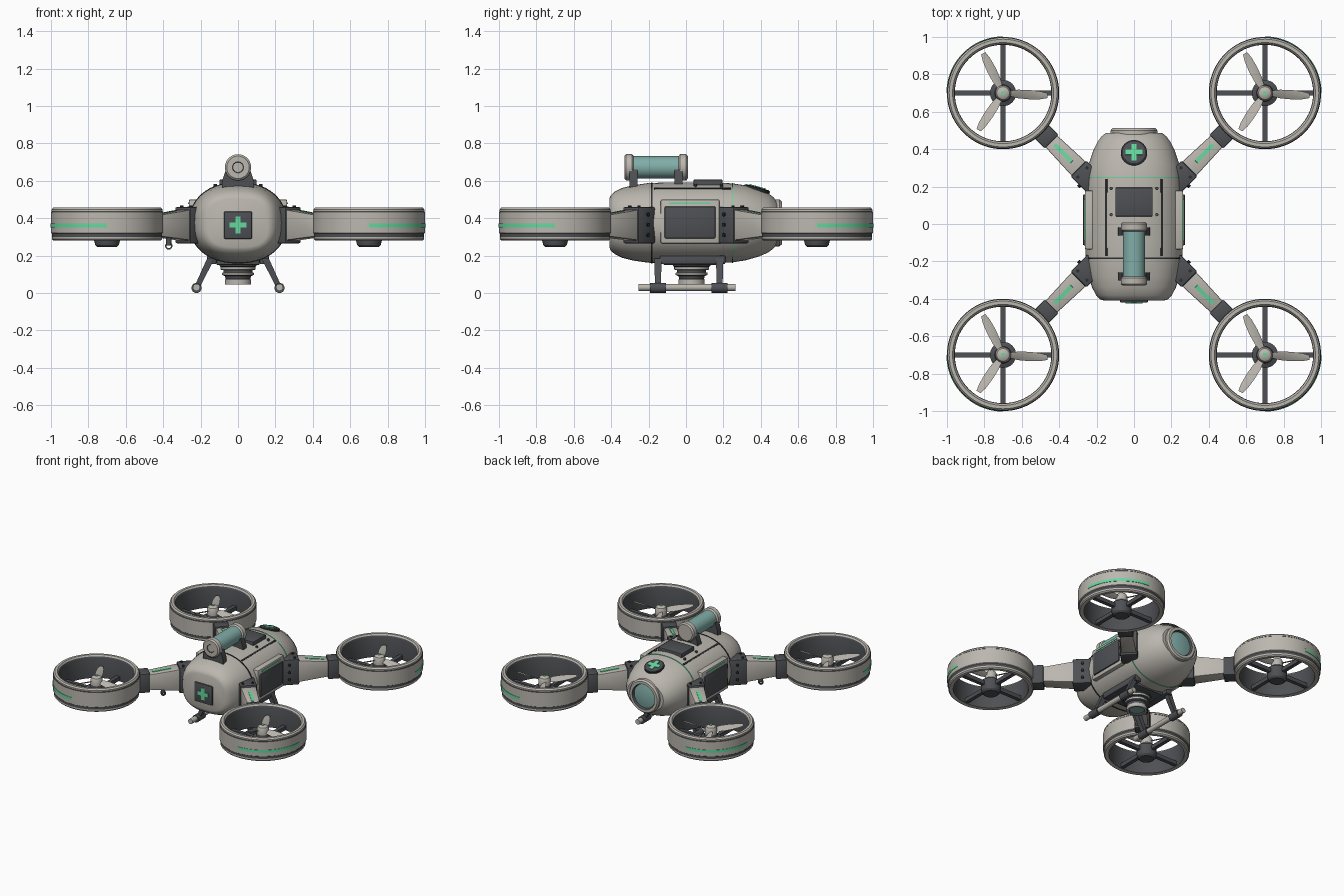
import bpy, bmesh, math
from mathutils import Matrix, Vector

if "Cube" in bpy.data.objects:
    bpy.data.objects.remove(bpy.data.objects["Cube"])


def material(name, r, g, b):
    m = bpy.data.materials.new(name)
    m.use_nodes = True
    m.diffuse_color = (r, g, b, 1)
    m.node_tree.nodes["Principled BSDF"].inputs["Base Color"].default_value = (r, g, b, 1)
    return m


SHELL = material("warm grey shell", 0.50, 0.475, 0.43)
DARK = material("charcoal", 0.075, 0.08, 0.088)
BLACK = material("seam black", 0.025, 0.027, 0.03)
GREEN = material("signal green", 0.13, 0.68, 0.34)
TEAL = material("teal glass", 0.22, 0.42, 0.39)
I = Matrix.Identity(4)


def finish(name, bm, mats, matrix=I):
    bmesh.ops.recalc_face_normals(bm, faces=bm.faces)
    mesh = bpy.data.meshes.new(name)
    bm.transform(matrix)
    bm.to_mesh(mesh)
    bm.free()
    for m in mats:
        mesh.materials.append(m)
    ob = bpy.data.objects.new(name, mesh)
    bpy.context.collection.objects.link(ob)
    bpy.ops.object.select_all(action="DESELECT")
    ob.select_set(True)
    bpy.context.view_layer.objects.active = ob
    bpy.ops.object.shade_smooth_by_angle(angle=math.radians(32))
    return ob


def loft(name, rings, mat, matrix=I, bevel=0):
    """Skin a list of closed rings and cap both ends."""
    bm = bmesh.new()
    vs = [[bm.verts.new(p) for p in ring] for ring in rings]
    n = len(vs[0])
    for a, b in zip(vs, vs[1:]):
        for i in range(n):
            j = (i + 1) % n
            bm.faces.new((a[i], a[j], b[j], b[i]))
    bm.faces.new(vs[0])
    bm.faces.new(vs[-1])
    if bevel:
        bmesh.ops.bevel(bm, geom=bm.edges[:], offset=bevel, segments=2, affect="EDGES", profile=0.5)
    return finish(name, bm, [mat], matrix)


def box(name, lo, hi, mat, matrix=I, bevel=0):
    rings = [[(x, lo[1], lo[2]), (x, hi[1], lo[2]), (x, hi[1], hi[2]), (x, lo[1], hi[2])]
             for x in (lo[0], hi[0])]
    return loft(name, rings, mat, matrix, bevel)


def rod(name, p, q, r, mat, matrix=I, seg=24):
    p, q = Vector(p), Vector(q)
    bm = bmesh.new()
    bmesh.ops.create_cone(bm, cap_ends=True, segments=seg, radius1=r, radius2=r, depth=(q - p).length)
    turn = Vector((0, 0, 1)).rotation_difference(q - p).to_matrix().to_4x4()
    return finish(name, bm, [mat], matrix @ Matrix.Translation((p + q) / 2) @ turn)


def lathe(name, profile, mats, matrix=I, seg=64, start=0, sweep=math.tau, closed=True):
    """Turn (radius, z, material) points about z; each point colours the band after it."""
    bm = bmesh.new()
    full = sweep > 6
    cols = [[bm.verts.new((r * math.cos(a), r * math.sin(a), z)) for r, z, _ in profile]
            for a in (start + sweep * i / seg for i in range(seg if full else seg + 1))]
    if full:
        cols.append(cols[0])
    n = len(profile)
    for a, b in zip(cols, cols[1:]):
        for i in range(n if closed else n - 1):
            j = (i + 1) % n
            bm.faces.new((a[i], b[i], b[j], a[j])).material_index = profile[i][2]
    if not closed:
        for k in (0, n - 1):
            bm.faces.new([c[k] for c in cols[:-1]]).material_index = profile[k][2]
    return finish(name, bm, mats, matrix)


def cross(name, matrix):
    """Green plus sign lying in the local xy plane."""
    for part, w, h in (("bar", 0.045, 0.014), ("post", 0.014, 0.045)):
        box(f"{name}_{part}", (-w, -h, 0), (w, h, 0.006), GREEN, matrix)


# Body shell: superellipse sections along y
MID = 0.375


def section(y, w, h, n):
    ring = []
    for i in range(56):
        c, s = math.cos(math.tau * i / 56), math.sin(math.tau * i / 56)
        ring.append((math.copysign(w * abs(c) ** (2 / n), c), y, MID + math.copysign(h * abs(s) ** (2 / n), s)))
    return ring


loft("body_shell", [section(*s) for s in (
    (-0.41, 0.16, 0.13, 3), (-0.402, 0.182, 0.148, 2.9), (-0.38, 0.203, 0.168, 2.7), (-0.34, 0.224, 0.187, 2.5),
    (-0.28, 0.243, 0.202, 2.3), (-0.2, 0.257, 0.213, 2.2), (-0.1, 0.262, 0.216, 2.2), (0.15, 0.262, 0.216, 2.2),
    (0.25, 0.255, 0.211, 2.2), (0.32, 0.242, 0.2, 2.2), (0.39, 0.219, 0.18, 2.1), (0.44, 0.195, 0.158, 2),
    (0.47, 0.172, 0.135, 2), (0.487, 0.15, 0.112, 2))], SHELL)
loft("front_seam", [section(y, 0.262, 0.217, 2.2) for y in (-0.186, -0.178)], BLACK)
loft("rear_green_seam", [section(y, 0.258, 0.214, 2.2) for y in (0.245, 0.252)], GREEN)

# Front badge, rear lens and round top badge
box("front_plate", (-0.075, -0.42, 0.29), (0.075, -0.4, 0.436), DARK, bevel=0.006)
cross("front_cross", Matrix.Translation((0, -0.419, 0.363)) @ Matrix.Rotation(math.pi / 2, 4, "X"))
rear = Matrix.Translation((0, 0.48, MID)) @ Matrix.Rotation(-math.pi / 2, 4, "X")
lathe("rear_lens_ring", [(0.125, -0.03, 0), (0.125, 0.02, 0), (0.115, 0.032, 0), (0.095, 0.032, 1),
                         (0.09, 0.018, 1), (0.09, -0.03, 0)], [SHELL, DARK], rear)
lathe("rear_lens", [(0.09, 0, 0), (0.088, 0.016, 0), (0.06, 0.022, 0), (0.02, 0.026, 0)], [TEAL], rear, closed=False)
top = Matrix.Translation((0, 0.38, 0.556)) @ Matrix.Rotation(-0.27, 4, "X")
lathe("top_badge", [(0.07, -0.03, 1), (0.07, 0.006, 1), (0.06, 0.01, 0)], [DARK, BLACK], top, closed=False)
cross("top_cross", top @ Matrix.Translation((0, 0, 0.009)))

# Deck hatch
box("deck_hatch", (-0.1, 0.04, 0.56), (0.1, 0.195, 0.607), DARK, bevel=0.006)
for s in (-1, 1):
    tilt = Matrix.Translation((s * 0.146, 0, 0.554)) @ Matrix.Rotation(s * 0.45, 4, "Y")
    box("deck_groove", (-0.006, -0.17, -0.01), (0.006, 0.24, 0.008), BLACK, tilt)
    for y in (0.05, 0.19):
        rod("hatch_bolt", (s * 0.122, y, 0.55), (s * 0.122, y, 0.582), 0.009, DARK, seg=10)

    # Side panels
    side = Matrix.Diagonal((s, 1, 1, 1))
    box("side_frame", (0.2, -0.135, 0.265), (0.263, 0.18, 0.5), SHELL, side, 0.008)
    box("side_panel", (0.22, -0.115, 0.292), (0.273, 0.158, 0.463), DARK, side, 0.008)
    box("side_stripe", (0.25, -0.09, 0.475), (0.268, 0.13, 0.485), GREEN, side)
    box("belly_rail", (0.115, -0.14, 0.155), (0.165, 0.21, 0.2), DARK, side, 0.005)

    # Landing gear
    rod("skid", (s * 0.222, -0.255, 0.03), (s * 0.222, 0.265, 0.03), 0.019, SHELL)
    for y in (-0.15, 0.18):
        loft("skid_leg", [[(x + dx, y + dy, z) for dx, dy in ((-d, -d), (d, -d), (d, d), (-d, d))]
                          for x, z, d in ((0.22, 0.03, 0.015), (0.145, 0.185, 0.02))], DARK, side)
        rod("skid_sleeve", (s * 0.222, y - 0.043, 0.027), (s * 0.222, y + 0.043, 0.027), 0.027, DARK)

# Belly camera
box("belly_plate", (-0.115, -0.12, 0.15), (0.115, 0.17, 0.18), DARK, bevel=0.005)
lathe("belly_camera", [(0.1, 0.16, 0), (0.1, 0.145, 0), (0.093, 0.14, 1), (0.093, 0.125, 0), (0.078, 0.122, 0),
                       (0.078, 0.11, 1), (0.085, 0.108, 1), (0.085, 0.097, 0), (0.07, 0.09, 0), (0.066, 0.075, 1),
                       (0.07, 0.072, 1), (0.07, 0.045, 1), (0.055, 0.045, 0), (0.05, 0.055, 2)],
      [DARK, SHELL, TEAL], Matrix.Translation((0, 0.03, 0)), 40, closed=False)

# Top canister on two cradles
rod("canister_glass", (0, -0.29, 0.672), (0, -0.03, 0.672), 0.06, TEAL, seg=40)
for y in (-0.305, -0.015):
    turn = Matrix.Translation((0, y, 0.672)) @ Matrix.Rotation(math.pi / 2, 4, "X")
    lathe("canister_cap", [(0.06, -0.025, 0), (0.07, -0.016, 0), (0.07, 0.016, 0), (0.06, 0.025, 0), (0.03, 0.025, 1),
                           (0.027, 0.021, 0)], [SHELL, DARK], turn, 40, closed=False)
for y in (-0.28, -0.04):
    loft("canister_cradle", [[(-w, y - 0.022, z), (w, y - 0.022, z), (w, y + 0.022, z), (-w, y + 0.022, z)]
                             for w, z in ((0.085, 0.55), (0.085, 0.6), (0.065, 0.66))], DARK)

# Four arms with ducted fans; arm frame has +x pointing outward
for sx in (-1, 1):
    for sy in (-1, 1):
        angle = math.atan2(sy, sx)
        arm = Matrix.Rotation(angle, 4, "Z")
        box("shoulder_block", (0.29, -0.06, 0.265), (0.42, 0.06, 0.46), DARK, arm, 0.01)
        loft("arm_beam", [[(x, -w, lo), (x, w, lo), (x, w, hi), (x, -w, hi)] for x, w, lo, hi in
                          ((0.4, 0.054, 0.28, 0.447), (0.65, 0.043, 0.305, 0.415))], SHELL, arm, 0.006)
        box("arm_end_block", (0.622, -0.052, 0.285), (0.705, 0.052, 0.43), DARK, arm, 0.008)
        slope = arm @ Matrix.Translation((0.535, 0, 0.429)) @ Matrix.Rotation(0.127, 4, "Y")
        box("arm_stripe", (-0.065, -0.011, -0.004), (0.065, 0.011, 0.004), GREEN, slope)
        for t in (-0.035, 0.035):
            rod("shoulder_top_bolt", (0.39, t, 0.45), (0.39, t, 0.468), 0.009, BLACK, arm, 10)
            for z in (0.31, 0.365, 0.42):
                rod("shoulder_side_bolt", (0.35, t * 1.6, z), (0.35, t * 2, z), 0.01, BLACK, arm, 10)

        # Duct ring
        hub = Matrix.Translation((sx * 0.7, sy * 0.7, 0))
        lathe("duct_ring", [(0.26, 0.283, 0), (0.286, 0.28, 0), (0.294, 0.288, 0), (0.294, 0.3, 1), (0.294, 0.318, 0),
                            (0.3, 0.322, 0), (0.3, 0.432, 1), (0.297, 0.436, 0), (0.297, 0.446, 0), (0.288, 0.456, 0),
                            (0.27, 0.456, 0), (0.262, 0.446, 1), (0.258, 0.435, 1)], [SHELL, DARK], hub, 72)
        lathe("duct_stripe", [(0.299, 0.35, 0), (0.303, 0.35, 0), (0.303, 0.371, 0), (0.299, 0.371, 0)],
              [GREEN], hub, 24, angle - math.pi / 4, math.pi / 2)

        # Motor, struts and propeller
        box("strut_x", (-0.262, -0.014, 0.29), (0.262, 0.014, 0.32), DARK, hub)
        box("strut_y", (-0.014, -0.262, 0.29), (0.014, 0.262, 0.32), DARK, hub)
        lathe("motor", [(0.05, 0.245, 0), (0.063, 0.257, 0), (0.07, 0.285, 0), (0.07, 0.335, 0), (0.045, 0.345, 0),
                        (0.04, 0.37, 0)], [DARK], hub, 32, closed=False)
        lathe("propeller_hub", [(0.042, 0.36, 0), (0.042, 0.395, 0), (0.034, 0.412, 0), (0.016, 0.422, 0)],
              [SHELL], hub, 32, closed=False)
        box("hub_marker", (-0.009, -0.009, 0.42), (0.009, 0.009, 0.426), GREEN, hub)
        for k in range(3):
            rings = []
            for r, chord, twist in ((0.025, 0.016, 0.6), (0.08, 0.026, 0.5), (0.14, 0.027, 0.38),
                                    (0.2, 0.022, 0.28), (0.237, 0.013, 0.2)):
                rings.append([(r, u * math.cos(twist) - v * math.sin(twist) - r * 0.06,
                               0.382 + u * math.sin(twist) + v * math.cos(twist))
                              for u, v in ((-chord, 0), (0, -0.004), (chord, 0), (0, 0.004))])
            loft("propeller_blade", rings, SHELL, hub @ Matrix.Rotation(k * math.tau / 3, 4, "Z"))

# Small hook under one front arm
rod("hook_stem", (-0.37, -0.37, 0.255), (-0.37, -0.37, 0.3), 0.014, DARK, seg=16)
ring = Matrix.Translation((-0.37, -0.37, 0.252)) @ Matrix.Rotation(math.pi / 2, 4, "X")
lathe("hook_ring", [(0.012, -0.006, 0), (0.02, -0.006, 0), (0.02, 0.006, 0), (0.012, 0.006, 0)], [DARK], ring, 24)
